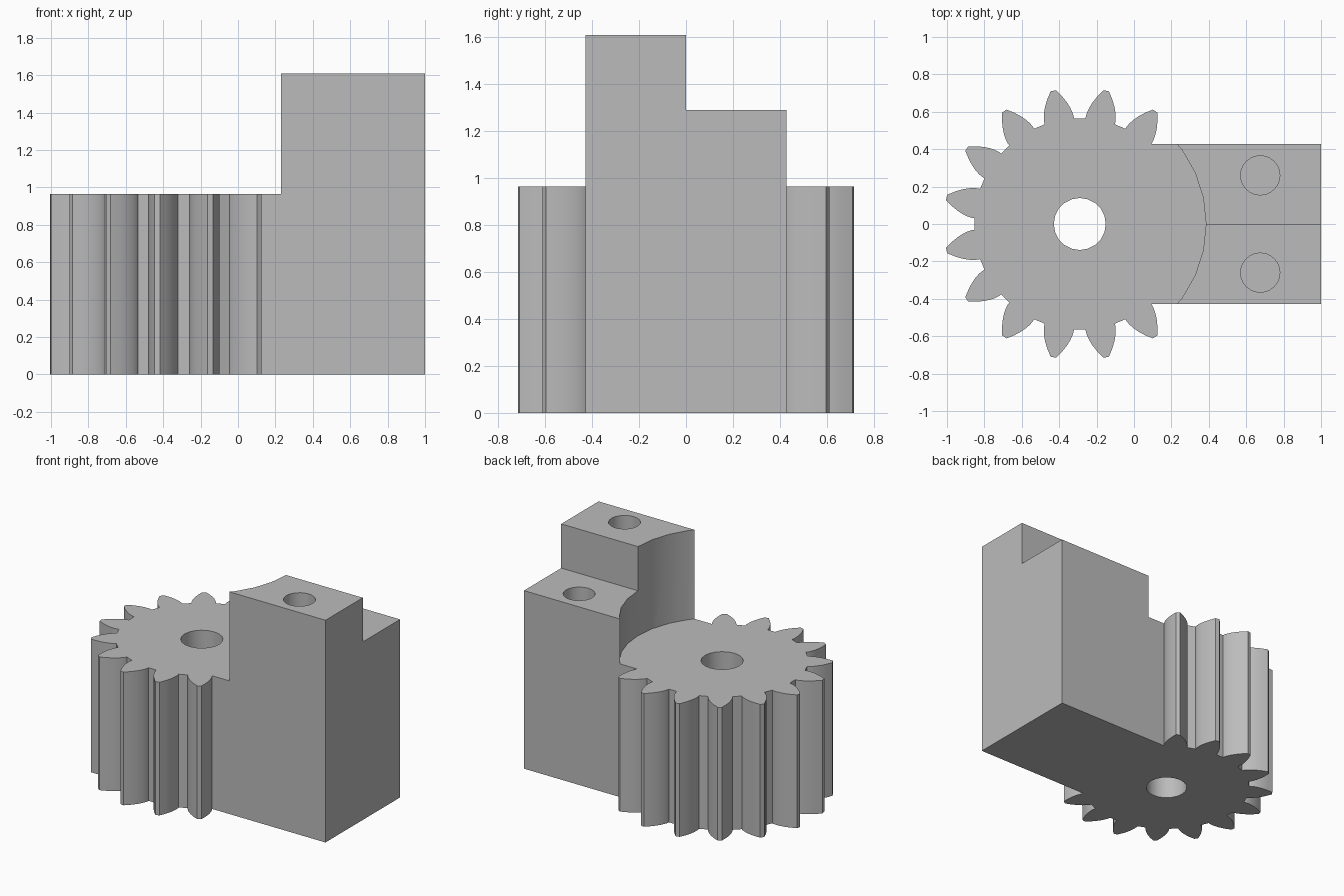
import bpy, bmesh, math

if "Cube" in bpy.data.objects:
    bpy.data.objects.remove(bpy.data.objects["Cube"], do_unlink=True)

# Main dimensions
AXIS_X = -0.29
HALF_WIDTH = 0.427
GEAR_TOP, LOW_TOP, HIGH_TOP = 0.965, 1.29, 1.61
TEETH, PITCH_R, PRESSURE = 16, 0.6455, math.radians(28)
MODULE = 2 * PITCH_R / TEETH
OUTER_R, ROOT_R = PITCH_R + MODULE, PITCH_R - MODULE

grey = bpy.data.materials.new("plain grey")
grey.use_nodes = True
grey.diffuse_color = (0.5, 0.5, 0.5, 1)
grey.node_tree.nodes["Principled BSDF"].inputs["Base Color"].default_value = (0.5, 0.5, 0.5, 1)


def prism(name, points, offset):
    """Extrude a closed outline of 3D points along an offset."""
    bm = bmesh.new()
    face = bm.faces.new([bm.verts.new(p) for p in points])
    swept = bmesh.ops.extrude_face_region(bm, geom=[face], use_keep_orig=True)
    verts = [g for g in swept["geom"] if isinstance(g, bmesh.types.BMVert)]
    bmesh.ops.translate(bm, verts=verts, vec=offset)
    bmesh.ops.recalc_face_normals(bm, faces=bm.faces)
    mesh = bpy.data.meshes.new(name)
    bm.to_mesh(mesh)
    bm.free()
    mesh.materials.append(grey)
    obj = bpy.data.objects.new(name, mesh)
    bpy.context.collection.objects.link(obj)
    return obj


def cylinder(name, x, y, radius, bottom, top, sides):
    ring = [2 * math.pi * i / sides for i in range(sides)]
    return prism(name, [(x + radius * math.cos(a), y + radius * math.sin(a), bottom) for a in ring],
                 (0, 0, top - bottom))


def combine(target, tool, operation):
    """Apply a boolean and discard the helper."""
    tool.hide_render = True
    mod = target.modifiers.new(operation, "BOOLEAN")
    mod.operation, mod.solver, mod.object = operation, "EXACT", tool
    bpy.context.view_layer.objects.active = target
    bpy.ops.object.modifier_apply(modifier=mod.name)
    bpy.data.objects.remove(tool, do_unlink=True)


def involute(angle):
    return math.tan(angle) - angle


def gear_outline(steps=6):
    """Involute teeth, with half a tooth gap on the x axis."""
    base_r = PITCH_R * math.cos(PRESSURE)
    base_half = math.pi / (2 * TEETH) + involute(PRESSURE)
    flank = [(ROOT_R, base_half)]
    for i in range(steps + 1):
        r = base_r + (OUTER_R - base_r) * (i / steps) ** 1.5
        flank.append((r, base_half - involute(math.acos(min(1, base_r / r)))))
    points = []
    for t in range(TEETH):
        middle = (t + 0.5) * 2 * math.pi / TEETH
        tooth = [(r, -a) for r, a in flank] + flank[::-1]
        points += [(AXIS_X + r * math.cos(middle + a), r * math.sin(middle + a), 0) for r, a in tooth]
    return points


# Stepped mounting block
section = [(-HALF_WIDTH, 0), (HALF_WIDTH, 0), (HALF_WIDTH, LOW_TOP),
           (0, LOW_TOP), (0, HIGH_TOP), (-HALF_WIDTH, HIGH_TOP)]
body = prism("gear_with_mounting_block", [(AXIS_X, y, z) for y, z in section], (1 - AXIS_X, 0, 0))

# Curved clearance above the gear
combine(body, cylinder("clearance_cutter", AXIS_X, 0, 0.675, GEAR_TOP, 2, 30), "DIFFERENCE")

# Gear wheel and its through bore
combine(body, prism("gear_wheel", gear_outline(), (0, 0, GEAR_TOP)), "UNION")
combine(body, cylinder("bore_cutter", AXIS_X, 0, 0.139, -0.2, 1.2, 20), "DIFFERENCE")

# Blind screw holes, one in each step
for y, top in ((-0.26, HIGH_TOP), (0.26, LOW_TOP)):
    combine(body, cylinder("screw_hole_cutter", 0.675, y, 0.105, top - 0.8, top + 0.1, 24), "DIFFERENCE")

bpy.ops.object.select_all(action="DESELECT")
body.select_set(True)
bpy.context.view_layer.objects.active = body
bpy.ops.object.shade_smooth_by_angle(angle=math.radians(25))
